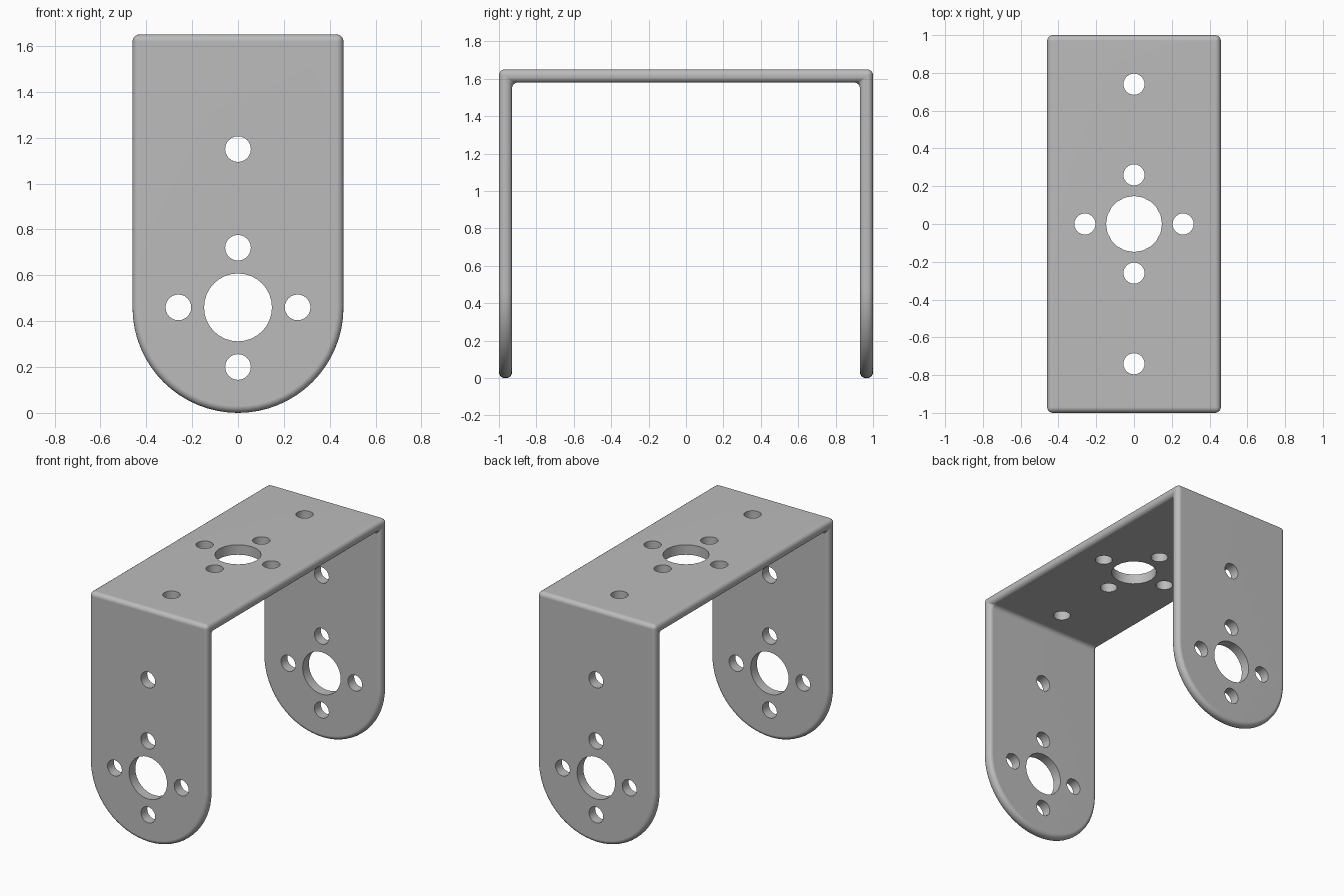
import bpy
import bmesh
from math import cos, sin, pi, radians
from mathutils import Matrix, Vector

HALF_W, HEIGHT, THICK = 0.46, 1.65, 0.07
ROUND = 0.03            # edge rounding
BIG, SMALL, RING = 0.148, 0.056, 0.26

if "Cube" in bpy.data.objects:
    bpy.data.objects.remove(bpy.data.objects["Cube"])


def make_object(name, bm):
    bmesh.ops.recalc_face_normals(bm, faces=bm.faces)
    mesh = bpy.data.meshes.new(name)
    bm.to_mesh(mesh)
    bm.free()
    obj = bpy.data.objects.new(name, mesh)
    bpy.context.collection.objects.link(obj)
    return obj


def extrude_profile(name, points, direction):
    """Closed outline pushed along a direction into a solid."""
    bm = bmesh.new()
    face = bm.faces.new([bm.verts.new(p) for p in points])
    grown = bmesh.ops.extrude_face_region(bm, geom=[face], use_keep_orig=True)
    verts = [g for g in grown["geom"] if isinstance(g, bmesh.types.BMVert)]
    bmesh.ops.translate(bm, verts=verts, vec=Vector(direction))
    return make_object(name, bm)


def apply_modifier(obj, kind, **settings):
    mod = obj.modifiers.new(kind.title(), kind)
    for key, value in settings.items():
        setattr(mod, key, value)
    bpy.ops.object.select_all(action='DESELECT')
    bpy.context.view_layer.objects.active = obj
    obj.select_set(True)
    bpy.ops.object.modifier_apply(modifier=mod.name)


def cut(obj, cutter, operation):
    apply_modifier(obj, 'BOOLEAN', object=cutter, operation=operation, solver='EXACT')
    bpy.data.objects.remove(cutter)


# Folded strip: a U seen from the side
inner, under = 1 - THICK, HEIGHT - THICK
u_shape = [(-1, -0.2), (-1, HEIGHT), (1, HEIGHT), (1, -0.2),
           (inner, -0.2), (inner, under), (-inner, under), (-inner, -0.2)]
bracket = extrude_profile("u_bracket", [(-0.6, y, z) for y, z in u_shape], (1.2, 0, 0))

# Trim the strip to width, with half-round leg ends
steps = 32
arch = [(HALF_W * cos(pi + pi * i / steps), HALF_W + HALF_W * sin(pi + pi * i / steps))
        for i in range(steps + 1)]
arch += [(HALF_W, 2), (-HALF_W, 2)]
cut(bracket, extrude_profile("trim", [(x, -1.2, z) for x, z in arch], (0, 2.4, 0)), 'INTERSECT')

# Soften all outer edges and the inner folds
apply_modifier(bracket, 'BEVEL', width=ROUND, segments=4, limit_method='ANGLE',
               angle_limit=radians(30), use_clamp_overlap=False)

# Screw holes: each is a large bore, a ring of four small ones, and extras
drills = bmesh.new()


def drill(radius, depth, sides, matrix):
    bmesh.ops.create_cone(drills, cap_ends=True, segments=sides, radius1=radius,
                          radius2=radius, depth=depth, matrix=matrix)


def hole_pattern(base, depth, sides, extras):
    drill(BIG, depth, sides, base)
    ring = [(RING, 0), (-RING, 0), (0, RING), (0, -RING)]
    for u, v in ring + extras:
        drill(SMALL, depth, 24, base @ Matrix.Translation((u, v, 0)))


legs = Matrix.Translation((0, 0, HALF_W)) @ Matrix.Rotation(pi / 2, 4, 'X')
hole_pattern(legs, 2.4, 32, [(0, 0.69)])
hole_pattern(Matrix.Translation((0, 0, HEIGHT)), 0.4, 20, [(0, 0.74), (0, -0.74)])
cut(bracket, make_object("drills", drills), 'DIFFERENCE')

# Grey metal
metal = bpy.data.materials.new("grey_metal")
metal.use_nodes = True
colour = (0.5, 0.5, 0.5, 1)
metal.diffuse_color = colour
metal.node_tree.nodes["Principled BSDF"].inputs["Base Color"].default_value = colour
bracket.data.materials.clear()
bracket.data.materials.append(metal)

# Smooth rounding, crisp hole rims, flat plates
bpy.ops.object.shade_smooth_by_angle(angle=radians(35))
bracket.modifiers.new("Flat Plates", 'WEIGHTED_NORMAL').keep_sharp = True
